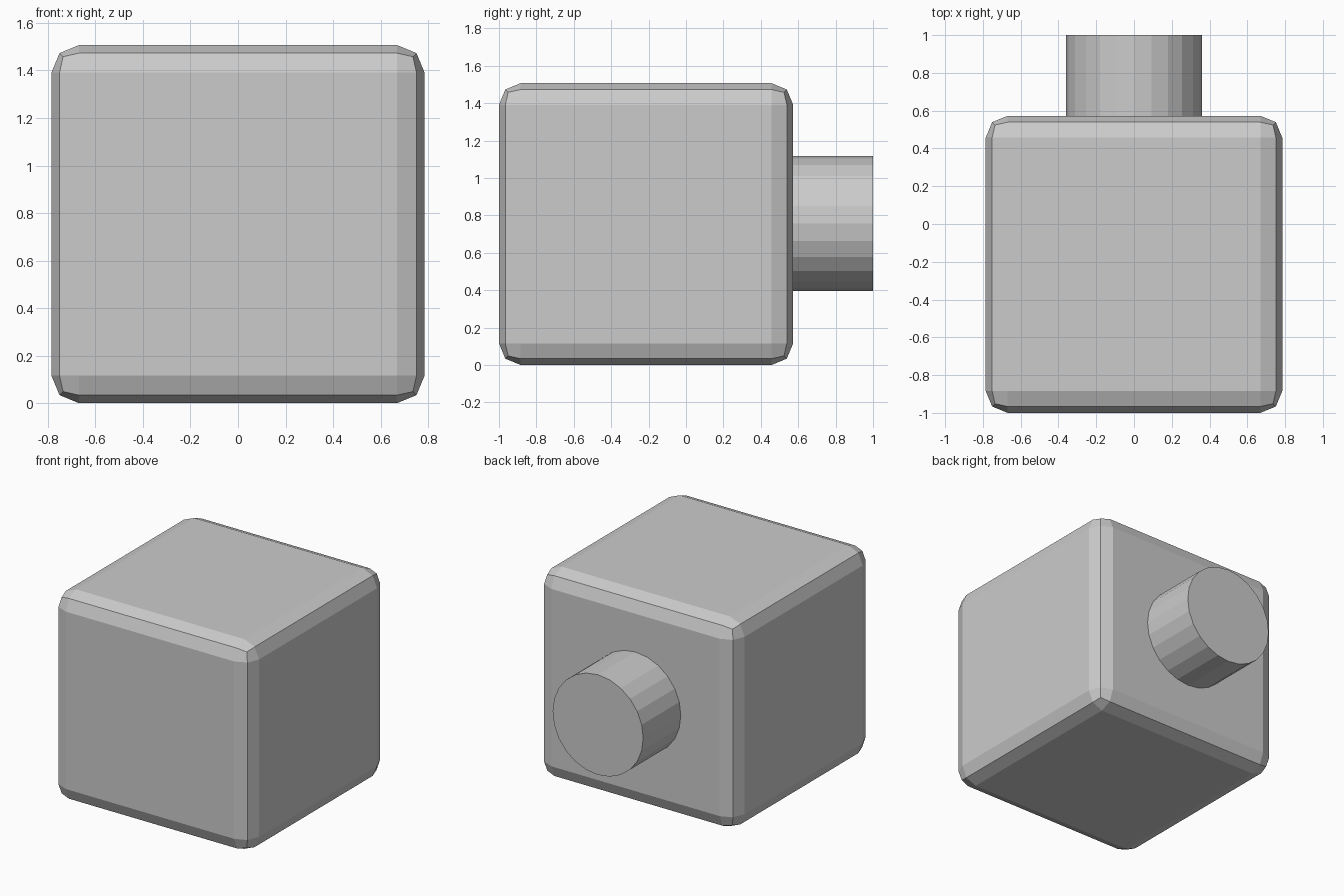
import bpy, math

if "Cube" in bpy.data.objects:
    bpy.data.objects.remove(bpy.data.objects["Cube"])

grey = bpy.data.materials.new("light_grey")
grey.diffuse_color = (0.6, 0.6, 0.6, 1)
grey.use_nodes = True
grey.node_tree.nodes["Principled BSDF"].inputs["Base Color"].default_value = grey.diffuse_color

# Main block with rounded edges
bpy.ops.mesh.primitive_cube_add(size=1, location=(0, -0.2135, 0.7535))
body = bpy.context.object
body.name = "body"
body.scale = (1.57, 1.573, 1.507)
bpy.ops.object.transform_apply(location=False, rotation=False, scale=True)
bevel = body.modifiers.new("rounded_edges", 'BEVEL')
bevel.width = 0.116
bevel.segments = 2
body.data.materials.append(grey)

# Round stub on the back, starting just inside the block
start, end = 0.45, 1.0
bpy.ops.mesh.primitive_cylinder_add(
    vertices=24, radius=0.36, depth=end - start,
    location=(0, (start + end) / 2, 0.7565), rotation=(math.pi / 2, 0, 0))
stub = bpy.context.object
stub.name = "back_stub"
stub.data.materials.append(grey)
